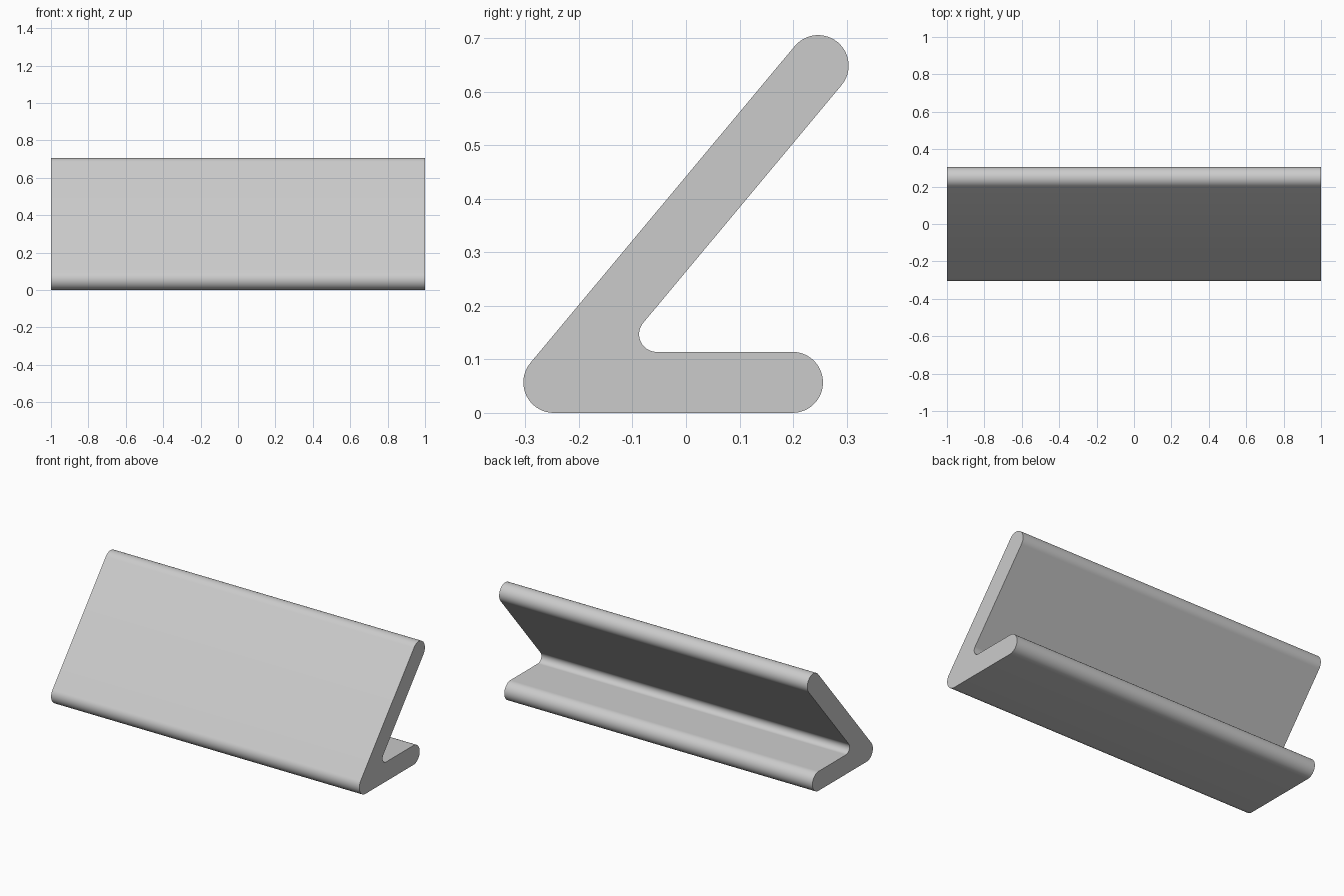
import bpy, bmesh, math
from mathutils import Vector

if "Cube" in bpy.data.objects:
    bpy.data.objects.remove(bpy.data.objects["Cube"])

R = 0.057          # half thickness of both arms
FILLET = 0.033     # inner corner radius
HEEL = Vector((-0.247, R))
TOE = Vector((0.199, R))
TIP = Vector((0.247, 0.649))
slope = math.atan2(TIP.y - HEEL.y, TIP.x - HEEL.x)
normal = slope + math.pi / 2

# Inner fillet centre: FILLET away from the sloped arm and the base
fz = 2 * R + FILLET
fy = HEEL.x + (fz - HEEL.y) / math.tan(slope) + (R + FILLET) / math.sin(slope)


def arc(centre, radius, start, end, steps):
    return [centre + radius * Vector((math.cos(a), math.sin(a)))
            for a in (start + (end - start) * i / steps for i in range(steps + 1))]


# Side profile (y, z), counter-clockwise
profile = (
    arc(TOE, R, -math.pi / 2, math.pi / 2, 24)
    + arc(Vector((fy, fz)), FILLET, 1.5 * math.pi, normal, 18)
    + arc(TIP, R, normal - math.pi, normal, 24)
    + arc(HEEL, R, normal, 1.5 * math.pi, 18)
)

# Extrude the profile along x
bm = bmesh.new()
face = bm.faces.new([bm.verts.new((-1, p.x, p.y)) for p in profile])
ext = bmesh.ops.extrude_face_region(bm, geom=[face], use_keep_orig=True)
bmesh.ops.translate(bm, vec=(2, 0, 0),
                    verts=[g for g in ext["geom"] if isinstance(g, bmesh.types.BMVert)])
bmesh.ops.recalc_face_normals(bm, faces=bm.faces)
mesh = bpy.data.meshes.new("angled_stand")
bm.to_mesh(mesh)
bm.free()

stand = bpy.data.objects.new("angled_stand", mesh)
bpy.context.collection.objects.link(stand)
bpy.context.view_layer.objects.active = stand
stand.select_set(True)
bpy.ops.object.shade_smooth_by_angle(angle=math.radians(30))
